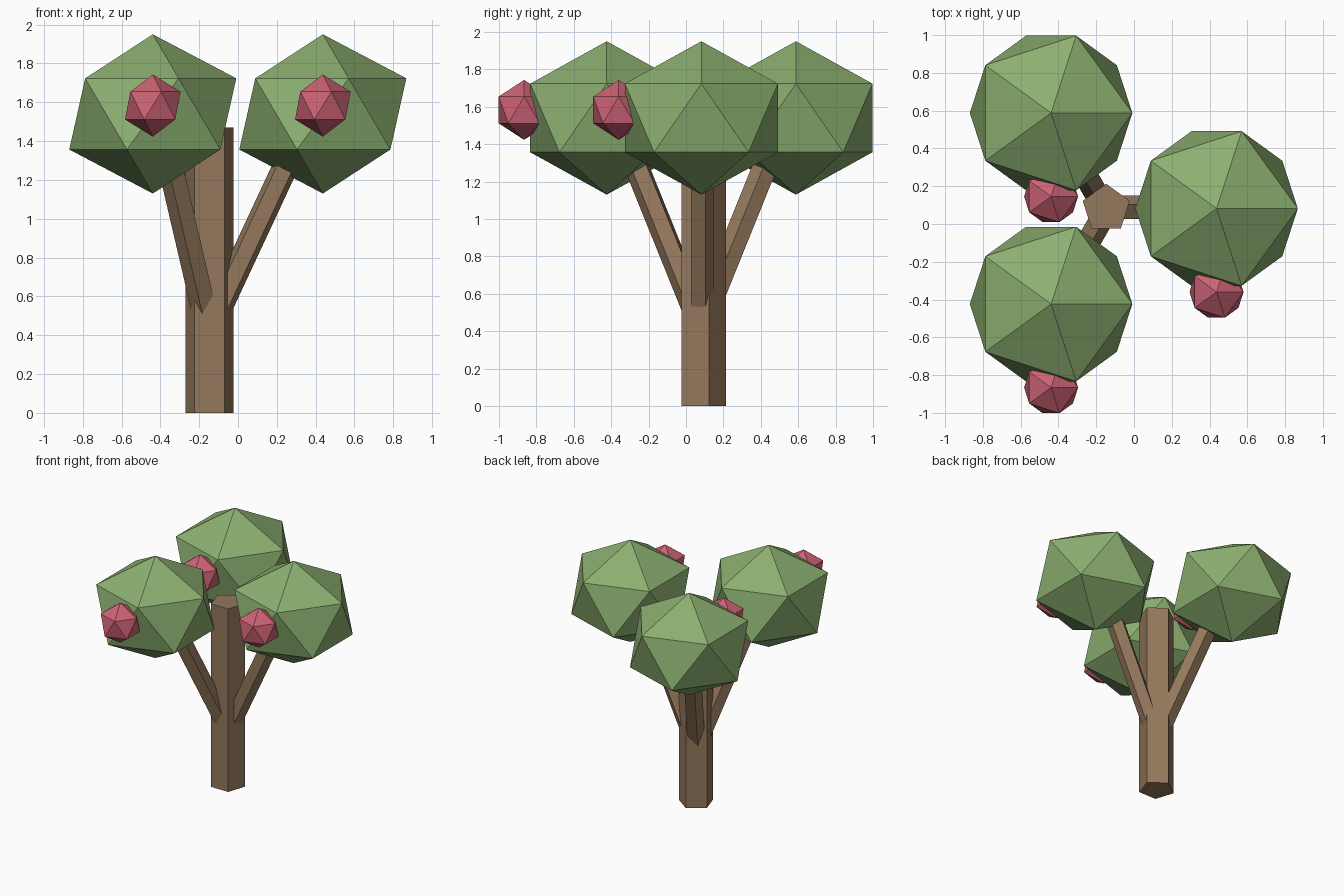
import bpy
import bmesh
from math import radians, tan, cos
from mathutils import Matrix, Vector

cube = bpy.data.objects.get("Cube")
if cube:
    bpy.data.objects.remove(cube, do_unlink=True)


def material(name, rgb):
    mat = bpy.data.materials.new(name)
    mat.use_nodes = True
    color = (*rgb, 1.0)
    mat.diffuse_color = color
    mat.node_tree.nodes["Principled BSDF"].inputs["Base Color"].default_value = color
    return mat


bark = material("bark_brown", (0.296, 0.188, 0.107))
leaf = material("leaf_green", (0.262, 0.429, 0.162))
bloom = material("blossom_pink", (0.604, 0.122, 0.174))


def add_object(name, bm, mat):
    mesh = bpy.data.meshes.new(name)
    bm.to_mesh(mesh)
    bm.free()
    mesh.materials.append(mat)
    obj = bpy.data.objects.new(name, mesh)
    bpy.context.collection.objects.link(obj)
    return obj


def prism(name, radius, length, matrix):
    """Five-sided bar rising from its own origin along local z."""
    bm = bmesh.new()
    bmesh.ops.create_cone(bm, cap_ends=True, segments=5, radius1=radius,
                          radius2=radius, depth=length,
                          matrix=matrix @ Matrix.Translation((0, 0, length / 2)))
    return add_object(name, bm, bark)


def ball(name, center, size, mat):
    """Twenty-sided ball with its own width and height."""
    bm = bmesh.new()
    bmesh.ops.create_icosphere(bm, subdivisions=1, radius=1.0,
                               matrix=Matrix.Translation(center) @ Matrix.Diagonal((*size, 1)))
    return add_object(name, bm, mat)


# Trunk
root = Vector((-0.147, 0.082, 0))
prism("trunk", 0.131, 1.47, Matrix.Translation(root))

# Three limbs, each with a leaf crown and a blossom on its front
lean = radians(25)
fork, tip, reach = 0.43, 1.45, 0.584
for side, degrees in (("left", 0), ("back", 120), ("front", 240)):
    turn = Matrix.Rotation(radians(degrees), 4, "Z")
    place = Matrix.Translation(root + Vector((0, 0, fork))) @ turn
    prism(side + "_branch", 0.069, (tip - fork) / cos(lean),
          place @ Matrix.Rotation(lean, 4, "Y"))
    center = root + turn @ Vector((reach, 0, 0)) + Vector((0, 0, 1.54))
    ball(side + "_crown", center, (0.481, 0.481, 0.41), leaf)
    ball(side + "_blossom", center + Vector((0, -0.442, 0.043)), (0.16, 0.16, 0.16), bloom)
